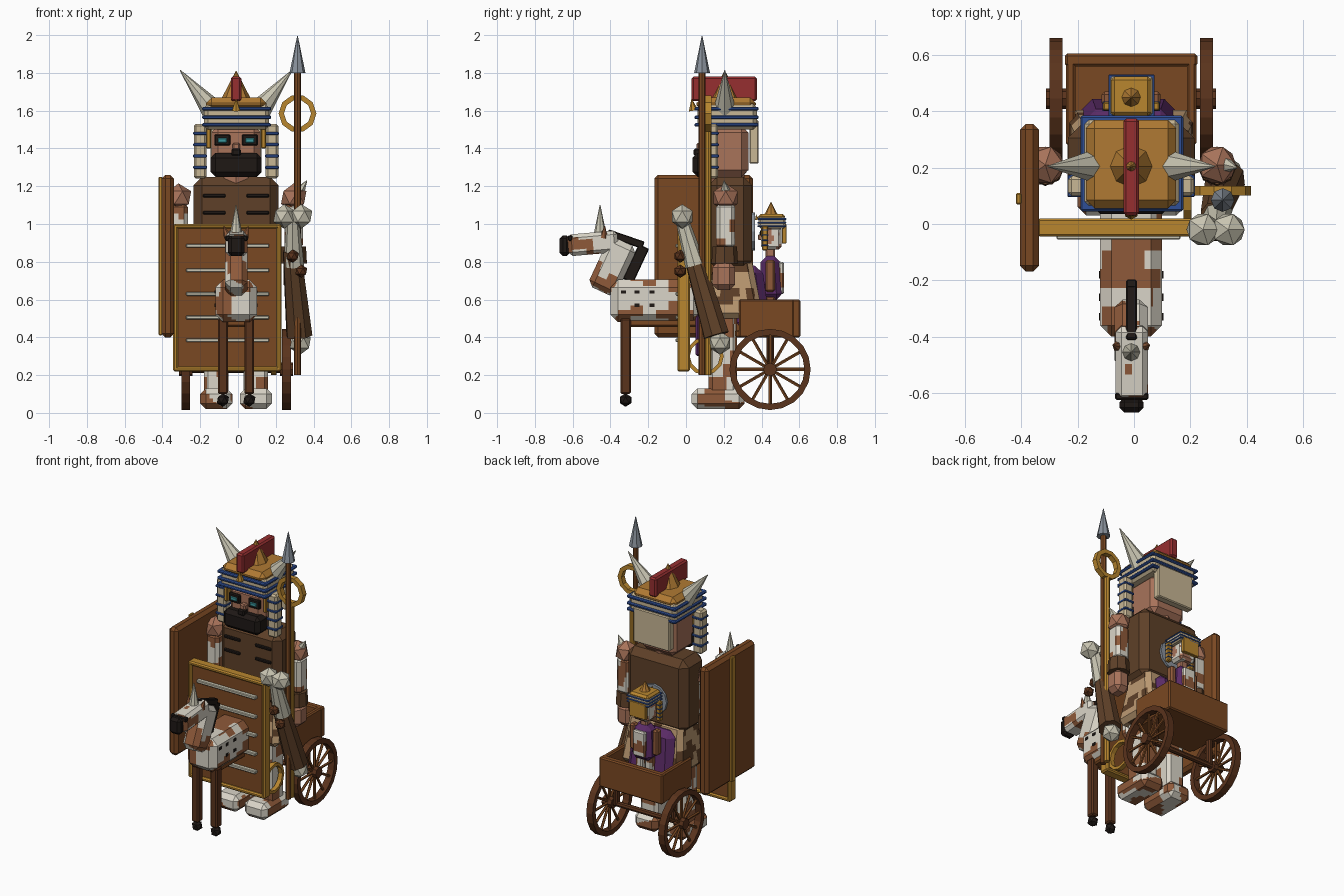
import bpy, bmesh, math
from mathutils import Vector, Matrix, noise

if "Cube" in bpy.data.objects:
    bpy.data.objects.remove(bpy.data.objects["Cube"])

PALETTE = dict(wood='7A4822', dark_wood='5A331C', gold='B8862F', ochre='B07A33', white='DAD5C8', patch='8F5A3A',
               skin='A8735A', leather='5E4028', black='1E1815', blue='2F4F96', cream='C8B795', red='962F30',
               bone='C9C5B2', steel='8A929C', purple='5A2B66', tan='BC9A72', teal='3C9AA0')
CX = -0.01


def mat(key):
    m = bpy.data.materials.get(key)
    if not m:
        m = bpy.data.materials.new(key)
        rgb = [int(PALETTE[key][i:i + 2], 16) / 255 for i in (0, 2, 4)]
        m.diffuse_color = [((c + .055) / 1.055) ** 2.4 for c in rgb] + [1]
        m.use_nodes = True
        m.node_tree.nodes["Principled BSDF"].inputs["Base Color"].default_value = m.diffuse_color
    return m


def finish(bm, name, col, spots=None):
    bmesh.ops.recalc_face_normals(bm, faces=bm.faces[:])
    me = bpy.data.meshes.new(name)
    me.materials.append(mat(col))
    if spots:  # blotchy hide: choose the second colour by noise
        me.materials.append(mat(spots))
        bmesh.ops.subdivide_edges(bm, edges=bm.edges[:], cuts=5, use_grid_fill=True)
        for f in bm.faces:
            f.material_index = int(noise.noise(f.calc_center_median() * 9) > 0.08)
    bm.to_mesh(me)
    bm.free()
    o = bpy.data.objects.new(name, me)
    bpy.context.collection.objects.link(o)
    return o


def box(name, x0, x1, y0, y1, z0, z1, col, bev=.008, rot=0, spots=None, top=(1, 1)):
    bm = bmesh.new()
    bmesh.ops.create_cube(bm, size=1)
    for v in bm.verts:
        v.co = Vector((v.co.x * (x1 - x0), v.co.y * (y1 - y0), v.co.z * (z1 - z0)))
        if v.co.z > 0:
            v.co.x *= top[0]
            v.co.y *= top[1]
    if bev:
        bmesh.ops.bevel(bm, geom=bm.edges[:], offset=bev, segments=1, affect='EDGES')
    c = Vector(((x0 + x1) / 2, (y0 + y1) / 2, (z0 + z1) / 2))
    bm.transform(Matrix.Translation(c) @ Matrix.Rotation(math.radians(rot), 4, 'X'))
    return finish(bm, name, col, spots)


def rod(name, a, b, r0, r1, col, n=8):
    a, b = Vector(a), Vector(b)
    bm = bmesh.new()
    m = Matrix.Translation((a + b) / 2) @ (b - a).to_track_quat('Z', 'Y').to_matrix().to_4x4()
    bmesh.ops.create_cone(bm, cap_ends=True, segments=n, radius1=r0, radius2=max(r1, .002),
                          depth=(b - a).length, matrix=m)
    return finish(bm, name, col)


def ball(name, c, r, col, sub=1):
    bm = bmesh.new()
    bmesh.ops.create_icosphere(bm, subdivisions=sub, radius=r, matrix=Matrix.Translation(c))
    return finish(bm, name, col)


def ring(name, c, ro, ri, w, axis, col, n=16):
    bm = bmesh.new()
    loops = []
    for i in range(n):
        t = 2 * math.pi * i / n
        sec = []
        for r, h in ((ro, -w / 2), (ro, w / 2), (ri, w / 2), (ri, -w / 2)):
            p, q = r * math.cos(t), r * math.sin(t)
            sec.append(bm.verts.new(Vector(c) + Vector((h, p, q) if axis == 'X' else (p, h, q))))
        loops.append(sec)
    for i in range(n):
        A, B = loops[i], loops[(i + 1) % n]
        for k in range(4):
            bm.faces.new((A[k], A[(k + 1) % 4], B[(k + 1) % 4], B[k]))
    return finish(bm, name, col)


# Head with striped headdress, reused small for the rider
def head(p, mini):
    cap = 'gold' if mini else 'ochre'
    o = [box(p + 'face', -.14, .12, .09, .33, 1.25, 1.52, 'white' if mini else 'skin', .035, spots='skin'),
         box(p + 'brow_wrap', -.18, .165, .06, .375, 1.5, 1.635, 'cream', .02),
         box(p + 'cap', -.17, .15, .055, .37, 1.6, 1.67, cap, .03),
         box(p + 'neck_flap', -.145, .125, .335, .385, 1.32, 1.55, cap if mini else 'cream', .006),
         box(p + 'nose', -.03, .01, .055, .1, 1.36, 1.43, 'skin'),
         rod(p + 'cap_spike', (CX, .205, 1.64), (CX, .205, 1.81), .09, 0, 'ochre'),
         rod(p + 'brow_ornament', (CX, .04, 1.6), (CX, .03, 1.66), .025, 0, 'gold', 6)]
    for z in (1.525, 1.565, 1.61):
        o.append(box(p + 'blue_band', -.19, .175, .045, .385, z - .01, z + .01, 'blue', .006))
    for s in (-1, 1):
        x = CX + s * .19
        o.append(box(p + 'lappet', x - .034, x + .034, .1, .17, 1.24, 1.53, cap if mini else 'cream', .012))
        for z in (1.3, 1.36, 1.42, 1.48):
            o.append(box(p + 'lappet_band', x - .037, x + .037, .096, .174, z - .008, z + .008, 'blue', .004))
        x = CX + s * .073
        o.append(box(p + 'eye_socket', x - .042, x + .042, .075, .1, 1.415, 1.475, 'black', .006))
        o.append(box(p + 'eye', x - .024, x + .024, .068, .08, 1.43, 1.455, 'teal', .004))
        x = CX + s * .145
        o.append(box(p + 'cheek_guard', x - .012, x + .012, .09, .14, 1.4, 1.52, 'gold', .004))
    return o


head('', False)
box('beard', -.145, .125, .035, .16, 1.25, 1.375, 'black', .025)
box('moustache', -.035, .015, .04, .09, 1.36, 1.4, 'black', .008)
box('crest', -.038, .018, .03, .375, 1.65, 1.78, 'red', .01)
for s in (-1, 1):
    rod('horn', (CX + s * .13, .205, 1.61), (CX + s * .297, .205, 1.815), .06, 0, 'bone')
    rod('horn_socket', (CX + s * .14, .1, 1.59), (CX + s * .14, .09, 1.65), .03, 0, 'gold', 6)
k = .45
for o in head('rider_', True):
    o.scale = (k, k, k)
    o.location = Vector((CX, .45, .86)) - k * Vector((CX, .205, 1.24))

# Torso, stitches and skirt
box('vest', -.235, .215, .12, .35, .76, 1.25, 'leather', .045)
rod('neck', (CX, .22, 1.2), (CX, .22, 1.3), .09, .09, 'skin')
for z in (1.15, 1.06):
    for s in (-1, 1):
        x = CX + s * .115
        box('vest_stitch', x - .06, x + .06, .11, .13, z - .01, z + .01, 'black', .005)
rod('back_fan', (CX, .345, .96), (CX, .365, .96), .1, .1, 'steel', 12)
box('skirt', -.24, .22, .09, .41, .5, .82, 'tan', .03, top=(.85, .6), spots='leather')
box('purple_cloth', -.19, .15, .26, .45, .44, .78, 'purple', .04, top=(.9, .5))
box('loincloth', -.1, .08, .05, .1, .3, .6, 'purple', .01)

# Arms and legs
for s in (-1, 1):
    x = CX + s * .305
    ball('shoulder', (x, .21, 1.14), .075, 'skin')
    rod('shoulder_spike', (x + s * .03, .21, 1.17), (x + s * .07, .2, 1.23), .03, 0, 'bone', 6)
    box('upper_arm', x - .05, x + .05, .16, .26, .87, 1.11, 'white', .02, spots='patch')
    rod('bracer', (x, .205, .79), (x, .205, .88), .07, .065, 'leather')
    box('hand', x - .055, x + .055, .14, .26, .65, .8, 'skin', .03)
    x = CX + s * .105
    box('leg', x - .065, x + .065, .12, .27, .1, .56, 'white', .02, spots='patch')
    box('foot', x - .085, x + .085, .03, .31, .02, .13, 'white', .03, spots='patch')

# Front shield
box('shield_board', -.33, .215, -.03, .01, .23, .99, 'wood', .004)
for x in (-.33, .218):
    box('shield_side_rim', x - .013, x + .013, -.045, .02, .22, 1.0, 'gold')
for z in (.232, .988):
    box('shield_end_rim', -.34, .23, -.045, .02, z - .013, z + .013, 'gold')
for z in (.885, .755, .63, .505, .385):
    box('shield_slat', -.275, .165, -.055, -.02, z - .01, z + .01, 'bone', .004)
# Side shield
box('side_shield', -.405, -.338, -.168, .355, .4, 1.26, 'wood', .02)
box('side_shield_strip', -.42, -.4, .07, .11, .41, 1.25, 'gold', .005)

# Spear and ringed staff
rod('spear_shaft', (.315, .085, .2), (.315, .085, 1.82), .018, .018, 'wood')
rod('spear_tip', (.315, .085, 1.8), (.315, .085, 1.995), .042, 0, 'steel')
rod('staff', (.315, .118, .2), (.315, .118, 1.5), .018, .018, 'gold')
ring('staff_ring', (.315, .118, 1.585), .1, .072, .035, 'Y', 'gold', 10)

# Bone club wrapped in hide
for x in (.245, .335):
    ball('bone_knuckle', (x, -.02, 1.04), .065, 'bone')
rod('bone_shaft', (.29, -.02, 1.02), (.295, .05, .78), .035, .055, 'bone')
rod('hide_wrap', (.285, .03, .86), (.325, .16, .41), .05, .072, 'leather')
ball('bone_end', (.33, .18, .37), .062, 'bone')
for c in ((.29, -.03, .83), (.335, -.03, .75)):
    ball('bead', c, .035, 'dark_wood')
ring('harness_hoop', (.19, .1, .3), .1, .08, .03, 'X', 'gold', 12)

# Horse
box('horse_body', -.12, .1, -.4, .08, .48, .705, 'white', .04, spots='patch')
box('horse_belly', -.09, .07, -.32, .06, .455, .5, 'wood', .01)
box('horse_neck', -.07, .05, -.47, -.31, .63, .92, 'white', .03, rot=-25, spots='patch')
box('horse_head', -.065, .05, -.625, -.36, .84, .955, 'white', .02, rot=5, spots='patch')
box('horse_muzzle', -.052, .034, -.67, -.615, .83, .94, 'black', .018)
box('bridle_bar', -.068, .052, -.625, -.6, .91, .94, 'black', .006)
box('mane_back', -.028, .01, -.295, -.235, .69, .89, 'black', .005, rot=-25)
box('mane_top', -.028, .01, -.42, -.22, .9, .94, 'black', .005, rot=-19)
rod('forehead_horn', (CX, -.455, .94), (CX, -.455, 1.1), .035, 0, 'bone')
for s in (-1, 1):
    x = CX + s * .055
    rod('ear', (x - s * .01, -.435, .93), (x + s * .01, -.43, .99), .022, 0, 'patch', 6)
    x = CX + s * .07
    box('front_leg', x - .026, x + .026, -.348, -.292, .1, .5, 'dark_wood', .008)
    ball('hoof', (x, -.32, .068), .036, 'black')
    for y, z in ((-.33, .64), (-.26, .64), (-.18, .57), (-.26, .57), (-.18, .64)):
        x = CX + s * .11
        box('harness_stud', x - .004, x + .004, y - .013, y + .013, z - .009, z + .009, 'black', 0)

# Chariot
box('chariot_floor', -.23, .21, .26, .59, .4, .44, 'wood')
box('chariot_back', -.245, .225, .56, .605, .4, .6, 'wood')
for s in (-1, 1):
    x = CX + s * .215
    box('chariot_side', x - .017, x + .017, .28, .59, .4, .6, 'wood')
    box('axle_strut', x - .015, x + .015, .425, .465, .22, .42, 'dark_wood')
rod('axle', (CX - .29, .445, .23), (CX + .29, .445, .23), .018, .018, 'dark_wood')
for s in (-1, 1):
    x = CX + s * .267
    ring('wheel_rim', (x, .445, .23), .215, .182, .046, 'X', 'dark_wood', 20)
    rod('wheel_hub', (x - .035, .445, .23), (x + .035, .445, .23), .036, .036, 'dark_wood')
    for i in range(12):
        t = i * math.pi / 6
        d = Vector((0, math.cos(t), math.sin(t)))
        c = Vector((x, .445, .23))
        rod('wheel_spoke', c + d * .02, c + d * .19, .009, .009, 'wood', 5)

# Rider in the chariot
box('rider_robe', -.085, .065, .385, .51, .6, .83, 'purple', .03, top=(.8, .8))
box('rider_sash', -.055, .035, .49, .52, .63, .8, 'white', .008, spots='patch')
box('rider_neck', -.035, .015, .42, .47, .8, .89, 'skin')
for s in (-1, 1):
    x = CX + s * .085
    box('rider_arm', x - .02, x + .02, .42, .47, .64, .81, 'patch', .01)
    x = CX + s * .035
    box('rider_leg', x - .025, x + .025, .42, .47, .43, .62, 'white', .008, spots='patch')
